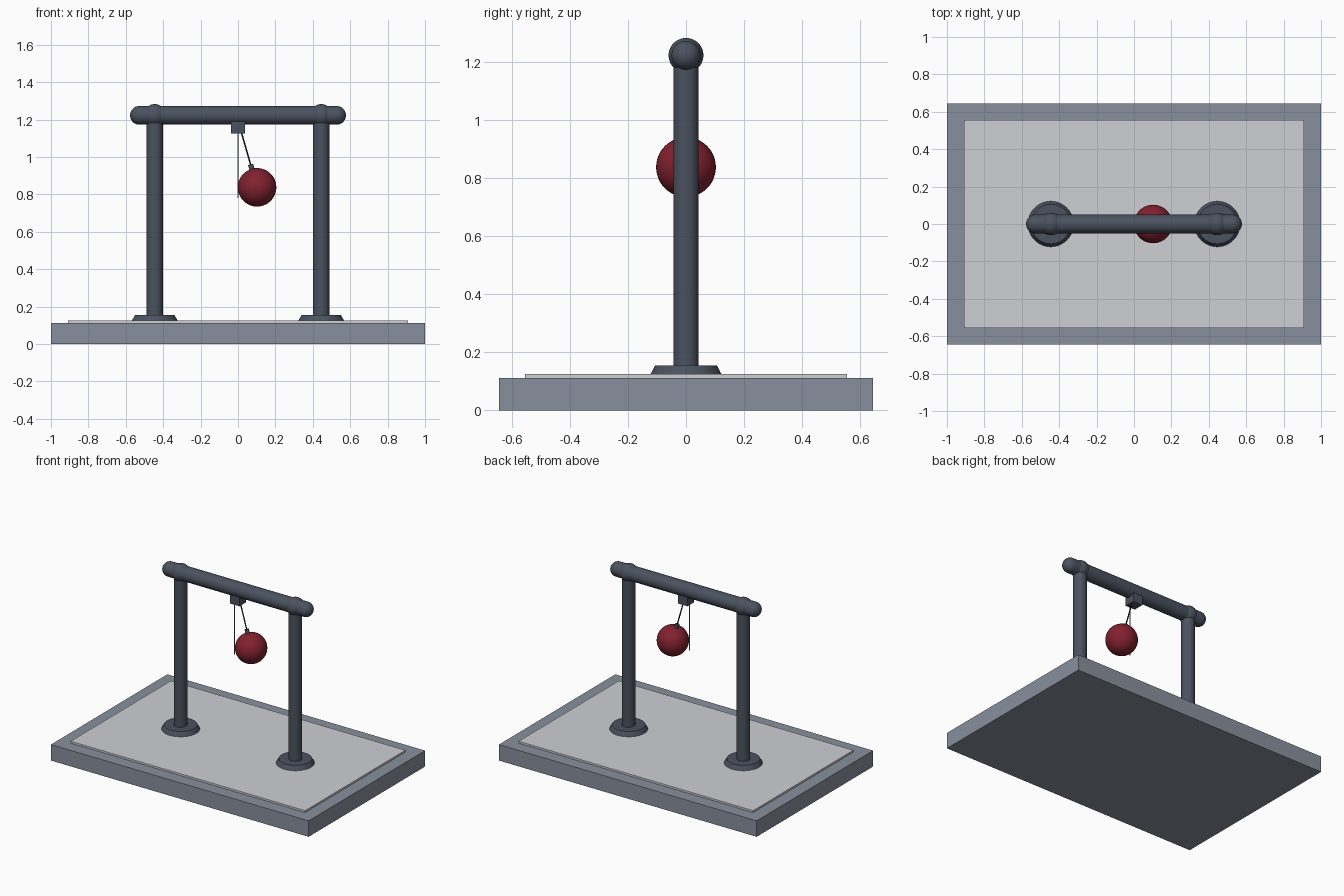
import bpy
from math import radians
from mathutils import Vector

if "Cube" in bpy.data.objects:
    bpy.data.objects.remove(bpy.data.objects["Cube"])


def material(name, rgb):
    m = bpy.data.materials.new(name)
    m.diffuse_color = (*rgb, 1)
    m.use_nodes = True
    m.node_tree.nodes["Principled BSDF"].inputs["Base Color"].default_value = m.diffuse_color
    return m


SLATE = material("slate_metal", (0.07, 0.085, 0.115))
STONE = material("base_grey", (0.25, 0.28, 0.34))
PALE = material("pale_grey", (0.62, 0.63, 0.66))
RED = material("dark_red", (0.22, 0.015, 0.028))
BLACK = material("string_black", (0.01, 0.01, 0.012))


def finish(name, mat, smooth=True):
    ob = bpy.context.object
    ob.name = name
    ob.data.materials.append(mat)
    if smooth:
        bpy.ops.object.shade_smooth_by_angle(angle=radians(35))
    return ob


def box(name, mat, size, z0, z1):
    bpy.ops.mesh.primitive_cube_add(size=1, location=(0, 0, (z0 + z1) / 2))
    bpy.context.object.scale = (size[0], size[1], z1 - z0)
    bpy.ops.object.transform_apply(location=False, rotation=False, scale=True)
    return finish(name, mat, False)


def rod(name, mat, a, b, r, r2=None, sides=48):
    """Cylinder or frustum between two points."""
    a, b = Vector(a), Vector(b)
    bpy.ops.mesh.primitive_cone_add(vertices=sides, radius1=r, radius2=r if r2 is None else r2,
                                    depth=(b - a).length, location=(a + b) / 2)
    bpy.context.object.rotation_euler = (b - a).to_track_quat('Z', 'Y').to_euler()
    return finish(name, mat)


def ball(name, mat, centre, r):
    bpy.ops.mesh.primitive_uv_sphere_add(segments=48, ring_count=24, radius=r, location=centre)
    ob = finish(name, mat, False)
    bpy.ops.object.shade_smooth()
    return ob


# Base slab and raised top plate
box("base_slab", STONE, (2, 1.29), 0, 0.112)
box("top_plate", PALE, (1.82, 1.11), 0.112, 0.125)

# Posts with foot flanges, joint balls and rounded beam ends
BEAM_Z = 1.223
for side, s in (("left", -1), ("right", 1)):
    x = 0.445 * s
    rod(side + "_foot", SLATE, (x, 0, 0.125), (x, 0, 0.155), 0.122, 0.106)
    rod(side + "_post", SLATE, (x, 0, 0.14), (x, 0, BEAM_Z), 0.043)
    ball(side + "_joint", SLATE, (x, 0, BEAM_Z), 0.06)
    ball(side + "_beam_end", SLATE, (0.527 * s, 0, BEAM_Z), 0.05)
rod("crossbeam", SLATE, (-0.527, 0, BEAM_Z), (0.527, 0, BEAM_Z), 0.05)

# Hanger block and vertical reference line
box("hanger_block", SLATE, (0.075, 0.075), 1.127, 1.202)
rod("reference_line", STONE, (0, -0.04, 0.78), (0, -0.04, 1.135), 0.003, sides=12)

# Swung pendulum: string, knob and bob
pivot, centre = Vector((0, 0, 1.195)), Vector((0.102, 0, 0.838))
up = (pivot - centre).normalized()
rod("string", BLACK, pivot, centre + up * 0.1, 0.004, sides=12)
rod("bob_knob", SLATE, centre + up * 0.095, centre + up * 0.127, 0.014, sides=24)
ball("bob", RED, centre, 0.103)
